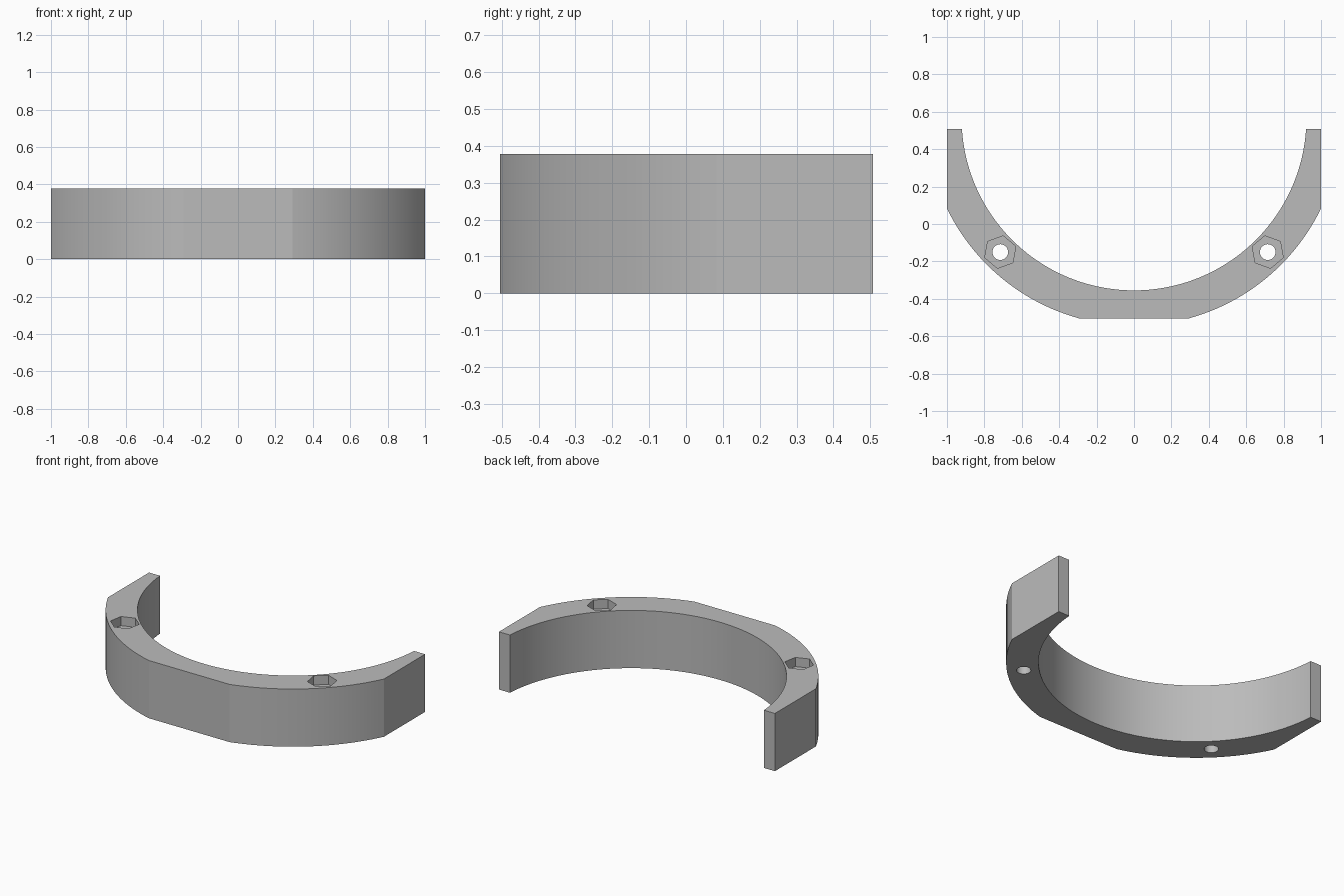
import bpy, bmesh, math

cube = bpy.data.objects.get("Cube")
if cube:
    bpy.data.objects.remove(cube, do_unlink=True)

HEIGHT, BACK, FRONT = 0.378, 0.508, -0.505
CENTRE_Y, INNER, OUTER = 0.567, 0.922, 1.111
HOLE_X, HOLE_Y, POCKET = 0.715, -0.15, 0.06

grey = bpy.data.materials.new("grey plastic")
grey.use_nodes = True
colour = (0.5, 0.5, 0.5, 1)
grey.diffuse_color = colour
grey.node_tree.nodes["Principled BSDF"].inputs["Base Color"].default_value = colour


def arc(radius, start, end, steps):
    """Points of an arc about the ring centre, angles in radians."""
    return [(radius * math.cos(start + (end - start) * i / steps),
             CENTRE_Y + radius * math.sin(start + (end - start) * i / steps))
            for i in range(steps + 1)]


def prism(name, outline, z0, z1):
    """Upright solid from a counter-clockwise outline."""
    bm = bmesh.new()
    face = bm.faces.new([bm.verts.new((x, y, z0)) for x, y in outline])
    top = bmesh.ops.extrude_face_region(bm, geom=[face])["geom"]
    verts = [v for v in top if isinstance(v, bmesh.types.BMVert)]
    bmesh.ops.translate(bm, verts=verts, vec=(0, 0, z1 - z0))
    bmesh.ops.recalc_face_normals(bm, faces=bm.faces)
    mesh = bpy.data.meshes.new(name)
    bm.to_mesh(mesh)
    bm.free()
    mesh.materials.append(grey)
    obj = bpy.data.objects.new(name, mesh)
    bpy.context.collection.objects.link(obj)
    return obj


def polygon(x, y, radius, sides, turn):
    return [(x + radius * math.cos(turn + math.tau * i / sides),
             y + radius * math.sin(turn + math.tau * i / sides)) for i in range(sides)]


# Half ring trimmed flat at the sides, front and back
side = math.acos(1 / OUTER)
flat = math.asin((CENTRE_Y - FRONT) / OUTER)
tip = math.asin((CENTRE_Y - BACK) / INNER)
outline = [(-1, BACK)]
outline += arc(OUTER, math.pi + side, math.pi + flat, 24)
outline += arc(OUTER, -flat, -side, 24)
outline += [(1, BACK)]
outline += arc(INNER, -tip, tip - math.pi, 72)
bracket = prism("half_ring_bracket", outline, 0, HEIGHT)

# Bolt holes with hexagonal nut pockets on top
cutters = []
for s, label in ((1, "left"), (-1, "right")):
    turn = math.radians(-20 * s)
    x = s * HOLE_X
    cutters.append(prism(label + "_nut_pocket_cutter",
                         polygon(x, HOLE_Y, 0.088, 6, turn), HEIGHT - POCKET, HEIGHT + 0.1))
    cutters.append(prism(label + "_bolt_hole_cutter",
                         polygon(x, HOLE_Y, 0.042, 32, 0), -0.1, HEIGHT + 0.05))

bpy.context.view_layer.objects.active = bracket
bracket.select_set(True)
for cutter in cutters:
    cut = bracket.modifiers.new(cutter.name, "BOOLEAN")
    cut.operation = "DIFFERENCE"
    cut.solver = "EXACT"
    cut.object = cutter
    bpy.ops.object.modifier_apply(modifier=cut.name)
    bpy.data.objects.remove(cutter, do_unlink=True)

bpy.ops.object.shade_smooth_by_angle(angle=math.radians(14))
